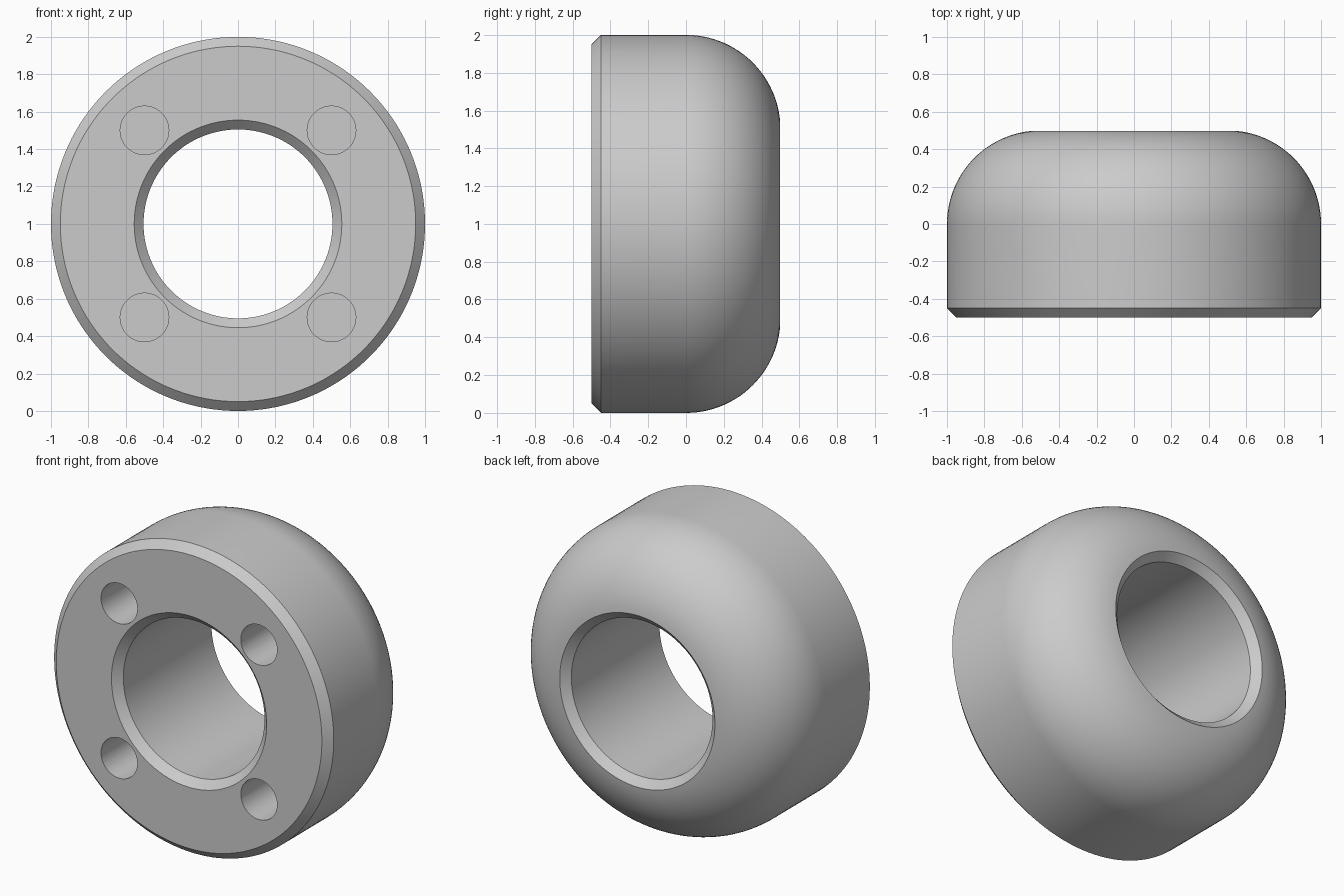
import bpy, bmesh, math
from mathutils import Matrix, Vector

cube = bpy.data.objects.get("Cube")
if cube:
    bpy.data.objects.remove(cube, do_unlink=True)

OUTER, BORE, HALF, CHAMFER = 1.0, 0.505, 0.5, 0.05
ROUND = 0.5                       # radius of the domed rear edge
HOLE_R, HOLE_POS, HOLE_DEPTH = 0.13, 0.5, 0.5
CENTRE = Vector((0, 0, 1))

grey = bpy.data.materials.new("plain grey")
grey.use_nodes = True
grey.diffuse_color = (0.6, 0.6, 0.6, 1)
grey.node_tree.nodes["Principled BSDF"].inputs["Base Color"].default_value = (0.6, 0.6, 0.6, 1)


def make_object(name, bm):
    bmesh.ops.recalc_face_normals(bm, faces=bm.faces)
    mesh = bpy.data.meshes.new(name)
    bm.to_mesh(mesh)
    bm.free()
    mesh.materials.append(grey)
    obj = bpy.data.objects.new(name, mesh)
    obj.location = CENTRE
    bpy.context.collection.objects.link(obj)
    return obj


# Collar: closed (radius, y) section spun around the y axis
rim = BORE + CHAMFER
end_angle = math.acos((rim - (OUTER - ROUND)) / ROUND)
steps = 24
profile = [(BORE, HALF - CHAMFER), (BORE, CHAMFER - HALF), (rim, -HALF),
           (OUTER - CHAMFER, -HALF), (OUTER, CHAMFER - HALF)]
for i in range(steps + 1):
    a = end_angle * i / steps
    profile.append((OUTER - ROUND + ROUND * math.cos(a), ROUND * math.sin(a)))

bm = bmesh.new()
verts = [bm.verts.new((r, y, 0)) for r, y in profile]
edges = [bm.edges.new((v, verts[i - 1])) for i, v in enumerate(verts)]
bmesh.ops.spin(bm, geom=verts + edges, cent=(0, 0, 0), axis=(0, 1, 0),
               angle=math.tau, steps=144, use_merge=False)
bmesh.ops.remove_doubles(bm, verts=bm.verts, dist=0.0001)
collar = make_object("collar", bm)

# Four blind holes drilled into the front face
bm = bmesh.new()
overshoot = 0.1
for sx in (-1, 1):
    for sz in (-1, 1):
        y = -HALF + (HOLE_DEPTH - overshoot) / 2
        place = Matrix.Translation((sx * HOLE_POS, y, sz * HOLE_POS))
        bmesh.ops.create_cone(bm, cap_ends=True, segments=48,
                              radius1=HOLE_R, radius2=HOLE_R,
                              depth=HOLE_DEPTH + overshoot,
                              matrix=place @ Matrix.Rotation(math.pi / 2, 4, 'X'))
cutter = make_object("hole_cutter", bm)
cutter.hide_render = True

cut = collar.modifiers.new("front holes", 'BOOLEAN')
cut.operation = 'DIFFERENCE'
cut.solver = 'EXACT'
cut.object = cutter

bpy.ops.object.select_all(action='DESELECT')
collar.select_set(True)
bpy.context.view_layer.objects.active = collar
bpy.ops.object.modifier_apply(modifier=cut.name)
bpy.data.objects.remove(cutter, do_unlink=True)

# Smooth curved surfaces, crisp chamfers and hole rims
bpy.ops.object.shade_smooth_by_angle(angle=math.radians(30))
